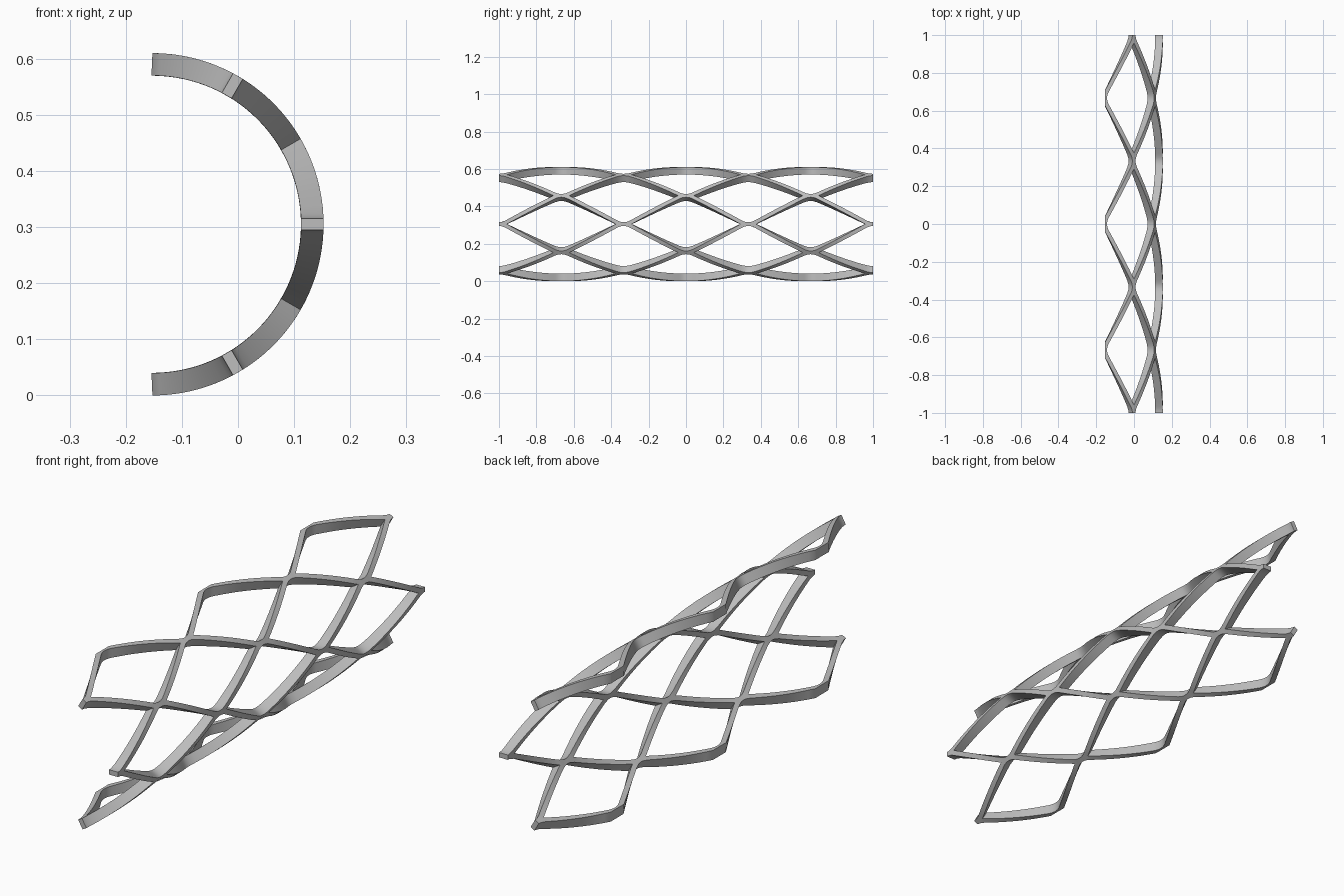
import bpy, bmesh, math

cube = bpy.data.objects.get("Cube")
if cube:
    bpy.data.objects.remove(cube)

RADIUS, WALL = 0.305, 0.04
PITCH = 1 / 3                      # spacing of joints along the length
RISE = RADIUS * math.radians(30)   # spacing of joints around the arc
TIP, FILLET, HALF = 0.042, 0.035, 0.01   # joint outline
SLOPE = (RISE - HALF) / (PITCH - TIP - FILLET / 2)
STEPS, ARC = 10, 4

grey = bpy.data.materials.new("steel_grey")
grey.use_nodes = True
colour = (0.51, 0.51, 0.51, 1)
grey.diffuse_color = colour
grey.node_tree.nodes["Principled BSDF"].inputs["Base Color"].default_value = colour

bm = bmesh.new()


def add_face(points):
    """Flat face in (length, arc) space, always wound upwards."""
    face = bm.faces.new([bm.verts.new((p[0], p[1], 0)) for p in points])
    face.normal_update()
    if face.normal.z < 0:
        face.normal_flip()


def mix(p, q, t):
    return [u + (v - u) * t for u, v in zip(p, q)]


def height(offset):
    """Half height of a joint, rounded where the struts meet."""
    return HALF + SLOPE * offset ** 2 / (2 * FILLET)


def add_joint(y, s, side, below, above):
    """Half a joint on one side; below and above are 0 on a trimmed border."""
    for i in range(ARC):
        p, q = FILLET * i / ARC, FILLET * (i + 1) / ARC
        add_face([(y + side * p, s - below * height(p)), (y + side * q, s - below * height(q)),
                  (y + side * q, s + above * height(q)), (y + side * p, s + above * height(p))])
    add_face([(y + side * FILLET, s - below * height(FILLET)), (y + side * TIP, s),
              (y + side * FILLET, s + above * height(FILLET))])


def add_strut(y, s, d):
    """Strut from a joint to the next row, leaning to side d."""
    y2, s2 = y + d * PITCH, s + RISE
    top = height(FILLET)
    a0, b0 = (y + d * TIP, s), (y + d * FILLET, s + top)
    a1, b1 = (y2 - d * FILLET, s2 - top), (y2 - d * TIP, s2)
    for i in range(STEPS):
        t, u = i / STEPS, (i + 1) / STEPS
        add_face([mix(a0, a1, t), mix(a0, a1, u), mix(b0, b1, u), mix(b0, b1, t)])


# Joints alternate between rows, trimmed in half along the borders
for row in range(-3, 4):
    for col in range(-3, 4):
        if (row + col) % 2 == 0:
            continue
        for side in (-1, 1):
            if abs(col + side) > 3:
                continue
            add_joint(col * PITCH, row * RISE, side, int(row > -3), int(row < 3))
            if row < 3:
                add_strut(col * PITCH, row * RISE, side)

bmesh.ops.remove_doubles(bm, verts=bm.verts, dist=0.0005)

# Roll the flat lattice into a half tube
for v in bm.verts:
    y, angle = v.co.x, v.co.y / RADIUS
    v.co = (RADIUS * math.cos(angle) - RADIUS / 2, y, RADIUS * math.sin(angle) + RADIUS)
bm.normal_update()

mesh = bpy.data.meshes.new("half_tube_lattice")
bm.to_mesh(mesh)
bm.free()
mesh.materials.append(grey)
lattice = bpy.data.objects.new("half_tube_lattice", mesh)
bpy.context.collection.objects.link(lattice)

# Wall thickness, inwards
solid = lattice.modifiers.new("wall", 'SOLIDIFY')
solid.thickness = WALL
solid.offset = -1
bpy.context.view_layer.objects.active = lattice
lattice.select_set(True)
bpy.ops.object.modifier_apply(modifier=solid.name)
bpy.ops.object.shade_smooth_by_angle(angle=math.radians(30))
